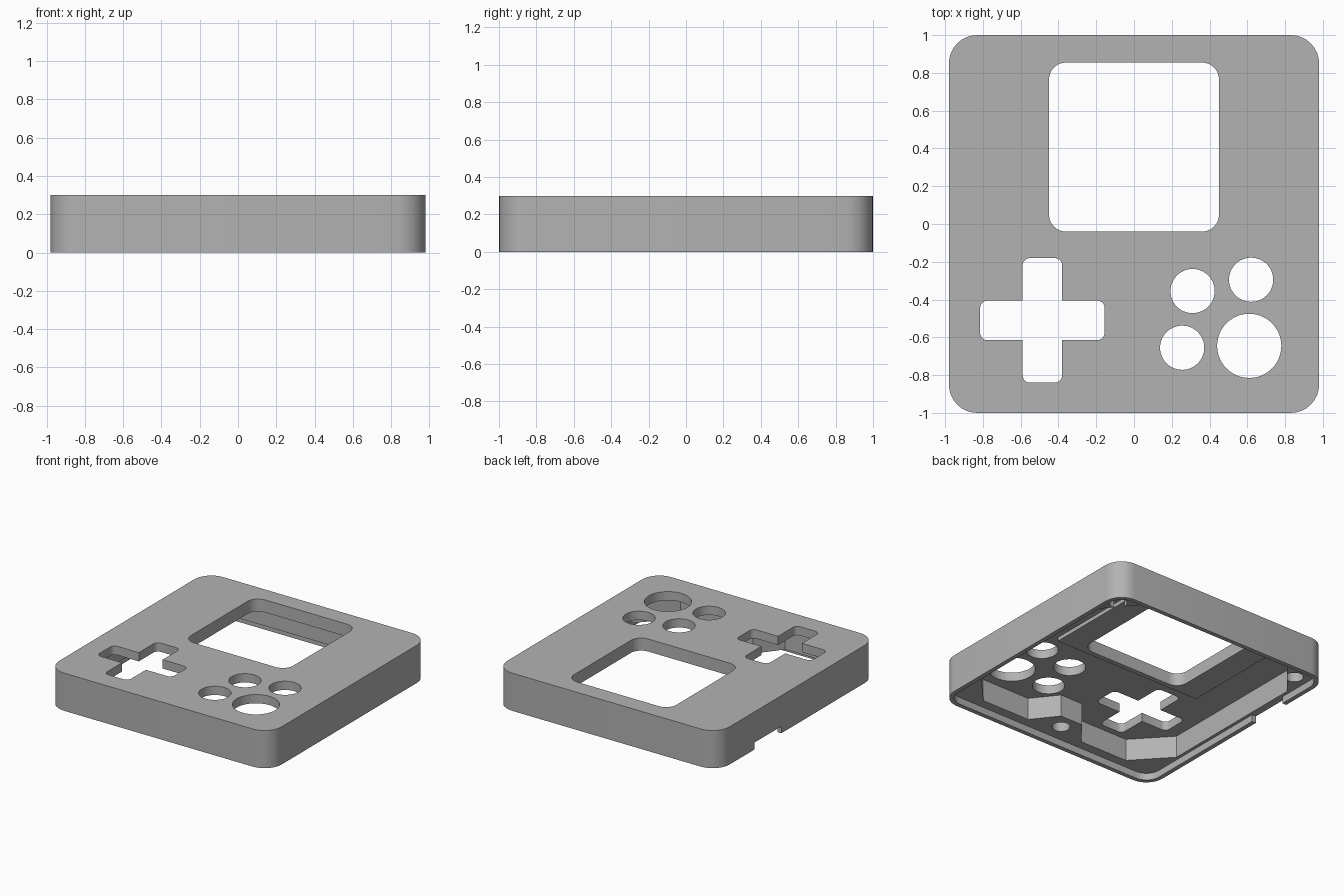
import bpy, bmesh, math
from mathutils import Vector

if "Cube" in bpy.data.objects:
    bpy.data.objects.remove(bpy.data.objects["Cube"], do_unlink=True)

grey = bpy.data.materials.new("plain grey")
grey.use_nodes = True
grey.diffuse_color = (0.45, 0.45, 0.45, 1)
grey.node_tree.nodes["Principled BSDF"].inputs["Base Color"].default_value = (0.45, 0.45, 0.45, 1)


def rounded(points, radii, steps=8):
    """Replace each right-angled corner of an outline by an arc."""
    out = []
    for i, p in enumerate(points):
        p, r = Vector(p), radii[i]
        a = (Vector(points[i - 1]) - p).normalized()
        b = (Vector(points[(i + 1) % len(points)]) - p).normalized()
        if r == 0:
            out.append(p)
            continue
        for k in range(steps + 1):
            t = k / steps * math.pi / 2
            out.append(p + a * r * (1 - math.sin(t)) + b * r * (1 - math.cos(t)))
    return out


def rect(x0, x1, y0, y1, r=0):
    return rounded([(x0, y0), (x1, y0), (x1, y1), (x0, y1)], [r] * 4)


def circle(x, y, r, n=48):
    return [(x + r * math.cos(2 * math.pi * k / n), y + r * math.sin(2 * math.pi * k / n)) for k in range(n)]


def prism(name, outline, z0, z1):
    """Extrude an outline from z0 up to z1."""
    bm = bmesh.new()
    face = bm.faces.new([bm.verts.new((p[0], p[1], z0)) for p in outline])
    top = bmesh.ops.extrude_face_region(bm, geom=[face])["geom"]
    bmesh.ops.translate(bm, vec=(0, 0, z1 - z0), verts=[v for v in top if isinstance(v, bmesh.types.BMVert)])
    bmesh.ops.recalc_face_normals(bm, faces=bm.faces)
    mesh = bpy.data.meshes.new(name)
    bm.to_mesh(mesh)
    bm.free()
    mesh.materials.append(grey)
    obj = bpy.data.objects.new(name, mesh)
    bpy.context.collection.objects.link(obj)
    return obj


def combine(target, tool, operation="DIFFERENCE"):
    """Apply a boolean and discard the tool."""
    mod = target.modifiers.new("boolean", "BOOLEAN")
    mod.operation, mod.solver, mod.object = operation, "EXACT", tool
    bpy.ops.object.select_all(action="DESELECT")
    bpy.context.view_layer.objects.active = target
    target.select_set(True)
    bpy.ops.object.modifier_apply(modifier=mod.name)
    bpy.data.objects.remove(tool, do_unlink=True)


HEIGHT, LEDGE, CEILING, PAD = 0.3, 0.055, 0.23, 0.2

# Outer body
shell = prism("case_shell", rect(-0.98, 0.98, -1, 1, 0.15), 0, HEIGHT)

# Rebate for the lid, leaving a thin outer lip
combine(shell, prism("lid_rebate", rect(-0.945, 0.945, -0.965, 0.965, 0.115), -0.1, LEDGE))

# Cavity with chamfered corner bosses and a front centre boss
half = [(0.1, -0.7), (0.25, -0.89), (0.67, -0.89), (0.92, -0.62), (0.92, 0.62), (0.67, 0.92)]
outline = half + [(-x, y) for x, y in reversed(half)]
combine(shell, prism("cavity", outline, 0.02, CEILING))

# Thicker pad around the display
combine(shell, prism("display_pad", rect(-0.65, 0.65, -0.08, 0.94), PAD, 0.27), "UNION")

# Display window
combine(shell, prism("display_window", rect(-0.45, 0.45, -0.04, 0.855, 0.09), 0.1, 0.4))

# Cross shaped opening: rounded arm tips, sharp inner corners
cx, cy, arm, w = -0.485, -0.51, 0.33, 0.105
quarter = [(arm, -w), (arm, w), (w, w)]
cross = []
for k in range(4):
    c, s = round(math.cos(k * math.pi / 2)), round(math.sin(k * math.pi / 2))
    cross += [(cx + x * c - y * s, cy + x * s + y * c) for x, y in quarter]
combine(shell, prism("cross_opening", rounded(cross, [0.04, 0.04, 0] * 4, 5), 0.1, 0.4))

# Round button openings
for x, y, r in [(0.31, -0.355, 0.117), (0.62, -0.295, 0.117), (0.255, -0.655, 0.117), (0.61, -0.645, 0.17)]:
    combine(shell, prism("button_opening", circle(x, y, r), 0.1, 0.4))

# Blind screw holes in the bosses
for x, y in [(-0.83, 0.81), (0.83, 0.81), (0, -0.82)]:
    combine(shell, prism("screw_hole", circle(x, y, 0.065, 32), 0.02, 0.2))

# Cable notch in the right wall
combine(shell, prism("cable_notch", rect(-1.1, -0.9, 0.2, 0.54), -0.1, LEDGE))

bpy.ops.object.select_all(action="DESELECT")
shell.select_set(True)
bpy.context.view_layer.objects.active = shell
bpy.ops.object.shade_smooth_by_angle(angle=math.radians(30))
